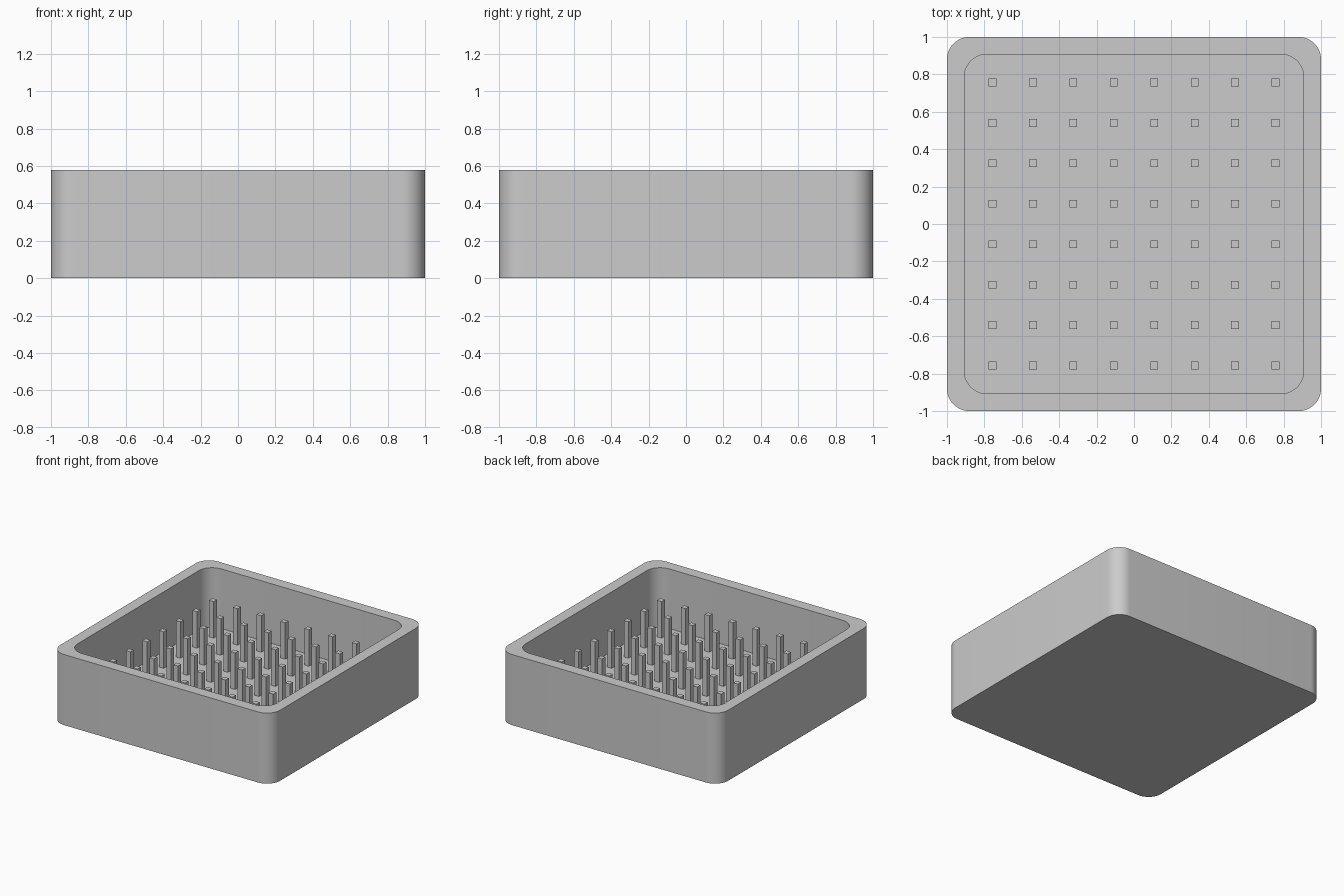
import bpy
import bmesh
from math import radians, cos, sin, pi

HALF, INNER, RADIUS = 1.0, 0.907, 0.12
HEIGHT, FLOOR = 0.58, 0.09
PIN_TOP, PIN_SIZE, PIN_REACH, PIN_COUNT = 0.39, 0.042, 0.757, 8
ARC_STEPS = 12

if "Cube" in bpy.data.objects:
    bpy.data.objects.remove(bpy.data.objects["Cube"])

grey = bpy.data.materials.new("plain grey")
grey.use_nodes = True
grey.diffuse_color = (0.6, 0.6, 0.6, 1)
grey.node_tree.nodes["Principled BSDF"].inputs["Base Color"].default_value = grey.diffuse_color


def rounded_square(bm, half, z):
    """Ring of vertices around a square with rounded corners."""
    ring = []
    for corner in range(4):
        mid = pi / 4 + corner * pi / 2
        cx = (half - RADIUS) * (1 if cos(mid) > 0 else -1)
        cy = (half - RADIUS) * (1 if sin(mid) > 0 else -1)
        for i in range(ARC_STEPS + 1):
            a = corner * pi / 2 + i / ARC_STEPS * pi / 2
            ring.append(bm.verts.new((cx + RADIUS * cos(a), cy + RADIUS * sin(a), z)))
    return ring


def finish(name, bm):
    bmesh.ops.recalc_face_normals(bm, faces=bm.faces)
    mesh = bpy.data.meshes.new(name)
    bm.to_mesh(mesh)
    bm.free()
    mesh.materials.append(grey)
    obj = bpy.data.objects.new(name, mesh)
    bpy.context.collection.objects.link(obj)
    return obj


# Open tray: outer wall, rim, inner wall, then floor and underside
bm = bmesh.new()
rings = [rounded_square(bm, half, z) for half, z in
         ((HALF, 0), (HALF, HEIGHT), (INNER, HEIGHT), (INNER, FLOOR))]
for low, high in zip(rings, rings[1:]):
    for i in range(len(low)):
        j = (i + 1) % len(low)
        bm.faces.new((low[i], low[j], high[j], high[i]))
bm.faces.new(rings[0])
bm.faces.new(rings[-1])
tray = finish("tray", bm)
bpy.ops.object.select_all(action="DESELECT")
tray.select_set(True)
bpy.context.view_layer.objects.active = tray
bpy.ops.object.shade_smooth_by_angle(angle=radians(30))

# Grid of square pins standing on the floor
bm = bmesh.new()
step = 2 * PIN_REACH / (PIN_COUNT - 1)
base = FLOOR - 0.01
for row in range(PIN_COUNT):
    for col in range(PIN_COUNT):
        pin = bmesh.ops.create_cube(bm, size=1)["verts"]
        bmesh.ops.scale(bm, verts=pin, vec=(PIN_SIZE, PIN_SIZE, PIN_TOP - base))
        bmesh.ops.translate(bm, verts=pin, vec=(
            col * step - PIN_REACH, row * step - PIN_REACH, (PIN_TOP + base) / 2))
finish("pins", bm)
